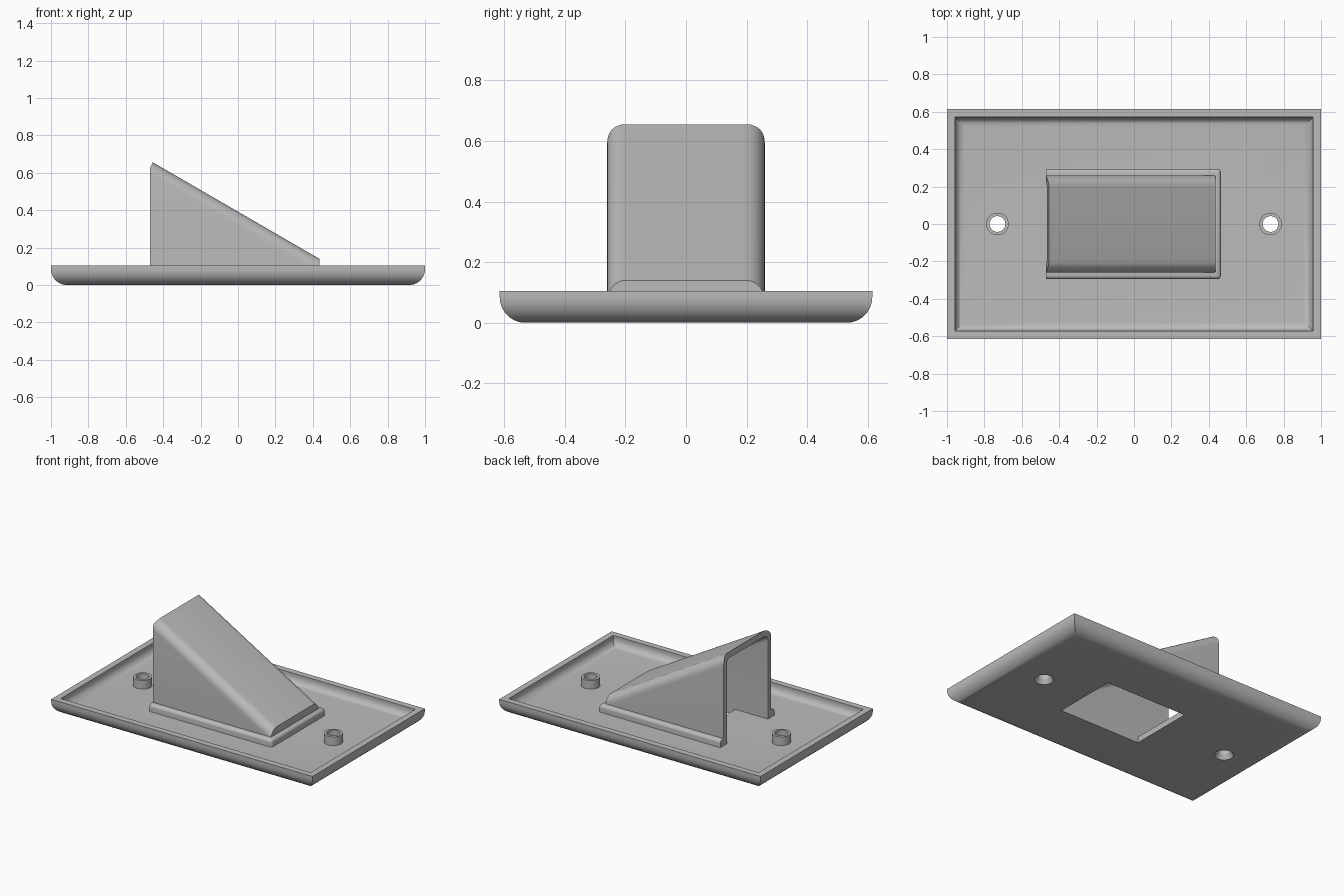
import bpy, bmesh, math

if "Cube" in bpy.data.objects:
    bpy.data.objects.remove(bpy.data.objects["Cube"])

grey = bpy.data.materials.new("plain_grey")
grey.diffuse_color = (0.5, 0.5, 0.5, 1)
grey.use_nodes = True
grey.node_tree.nodes["Principled BSDF"].inputs["Base Color"].default_value = grey.diffuse_color


def make(name, bm):
    bmesh.ops.recalc_face_normals(bm, faces=bm.faces)
    me = bpy.data.meshes.new(name)
    bm.to_mesh(me)
    bm.free()
    me.materials.append(grey)
    ob = bpy.data.objects.new(name, me)
    bpy.context.collection.objects.link(ob)
    return ob


def loft(name, loops):
    """Skin matching closed loops and cap both ends."""
    bm = bmesh.new()
    rows = [[bm.verts.new(p) for p in lp] for lp in loops]
    n = len(rows[0])
    for a, b in zip(rows, rows[1:]):
        for i in range(n):
            j = (i + 1) % n
            bm.faces.new((a[i], a[j], b[j], b[i]))
    bm.faces.new(rows[0])
    bm.faces.new(rows[-1])
    return make(name, bm)


def lathe(name, profile, cx, steps=40, closed=True):
    """Turn a closed (radius, z) profile around a vertical axis."""
    bm = bmesh.new()
    vs = [bm.verts.new((cx + r, 0, z)) for r, z in profile]
    edges = [bm.edges.new((vs[i], vs[(i + 1) % len(vs)]))
             for i in range(len(vs) if closed else len(vs) - 1)]
    bmesh.ops.spin(bm, geom=vs + edges, cent=(cx, 0, 0), axis=(0, 0, 1),
                   angle=math.tau, steps=steps)
    bmesh.ops.remove_doubles(bm, verts=bm.verts, dist=1e-5)
    return make(name, bm)


def box(name, x0, x1, hy, z0, z1):
    return loft(name, [[(x0, -hy, z), (x1, -hy, z), (x1, hy, z), (x0, hy, z)]
                       for z in (z0, z1)])


def activate(ob):
    bpy.ops.object.select_all(action='DESELECT')
    ob.select_set(True)
    bpy.context.view_layer.objects.active = ob


def cut(ob, cutter):
    activate(ob)
    m = ob.modifiers.new("cut", 'BOOLEAN')
    m.operation, m.solver, m.object = 'DIFFERENCE', 'EXACT', cutter
    bpy.ops.object.modifier_apply(modifier=m.name)


def arc(n):
    return [math.pi / 2 * i / n for i in range(n + 1)]


# Tray plate: rounded underside, flat rim, filleted inside, flat floor
R, r, FLOOR, RIM = 0.085, 0.05, 0.04, 0.105
section = [(R - R * math.sin(a), R - R * math.cos(a)) for a in arc(10)]
section += [(0, RIM), (0.043, RIM)]
section += [(0.043 + r - r * math.cos(a), FLOOR + r - r * math.sin(a)) for a in arc(8)]
plate = loft("tray_plate", [[(sx * (1 - i), sy * (0.615 - i), z)
                             for sx, sy in ((-1, -1), (1, -1), (1, 1), (-1, 1))]
                            for i, z in section])


# Sloped hood: an arch section following a 30 degree roof
def roof(x):
    return 0.14 + (0.435 - x) * 0.579


def arch(x, hy, rad, sink, bottom, chamfer=False):
    side = [(hy - rad + rad * math.cos(a), (rad - rad * math.sin(a)) * 1.155)
            for a in arc(8)]
    pts = side + [(-y, v) for y, v in reversed(side)]
    loop = [(x, hy, bottom)]
    for y, v in pts:
        px = x + (max(0, 0.035 - v) * 0.43 if chamfer else 0)
        loop.append((px, y, roof(px) - v - sink))
    return loop + [(x, -hy, bottom)]


hood = loft("sloped_hood", [arch(-0.47, 0.26, 0.06, 0, 0.03, True),
                            arch(0.435, 0.26, 0.06, 0, 0.03)])
cavity = loft("cavity_cutter", [arch(-0.6, 0.225, 0.035, 0.04, 0.0),
                                arch(0.40, 0.225, 0.035, 0.04, 0.0)])

# Flange around the foot of the hood, rounded on its three outer top edges
flange = box("hood_flange", -0.47, 0.465, 0.295, 0.03, 0.09)
bm = bmesh.new()
bm.from_mesh(flange.data)
edges = []
for e in bm.edges:
    c = (e.verts[0].co + e.verts[1].co) / 2
    if c.z > 0.08 and c.x > -0.46 or abs(c.z - 0.06) < 0.01 and c.x > 0.4:
        edges.append(e)
bmesh.ops.bevel(bm, geom=edges, offset=0.02, segments=5, profile=0.5, affect='EDGES')
bm.to_mesh(flange.data)
bm.free()

cut(hood, cavity)
cut(flange, cavity)

# Opening through the plate below the hood
slot = box("slot_cutter", -0.22, 0.40, 0.225, -0.05, 0.2)
cut(plate, slot)
helpers = [cavity, slot]
parts = [plate, hood, flange]

# Screw bosses with countersunk holes
for side, x in (("left", -0.73), ("right", 0.73)):
    hole = lathe("hole_cutter", [(0, -0.01), (0.066, -0.01), (0.042, 0.03),
                                 (0.042, 0.08), (0, 0.08)], x, closed=False)
    cut(plate, hole)
    helpers.append(hole)
    parts.append(lathe(side + "_screw_boss", [(0.042, 0.03), (0.06, 0.03),
                                              (0.06, 0.1), (0.042, 0.1)], x))

for h in helpers:
    bpy.data.objects.remove(h)
for p in parts:
    activate(p)
    bpy.ops.object.shade_smooth_by_angle(angle=math.radians(30))
